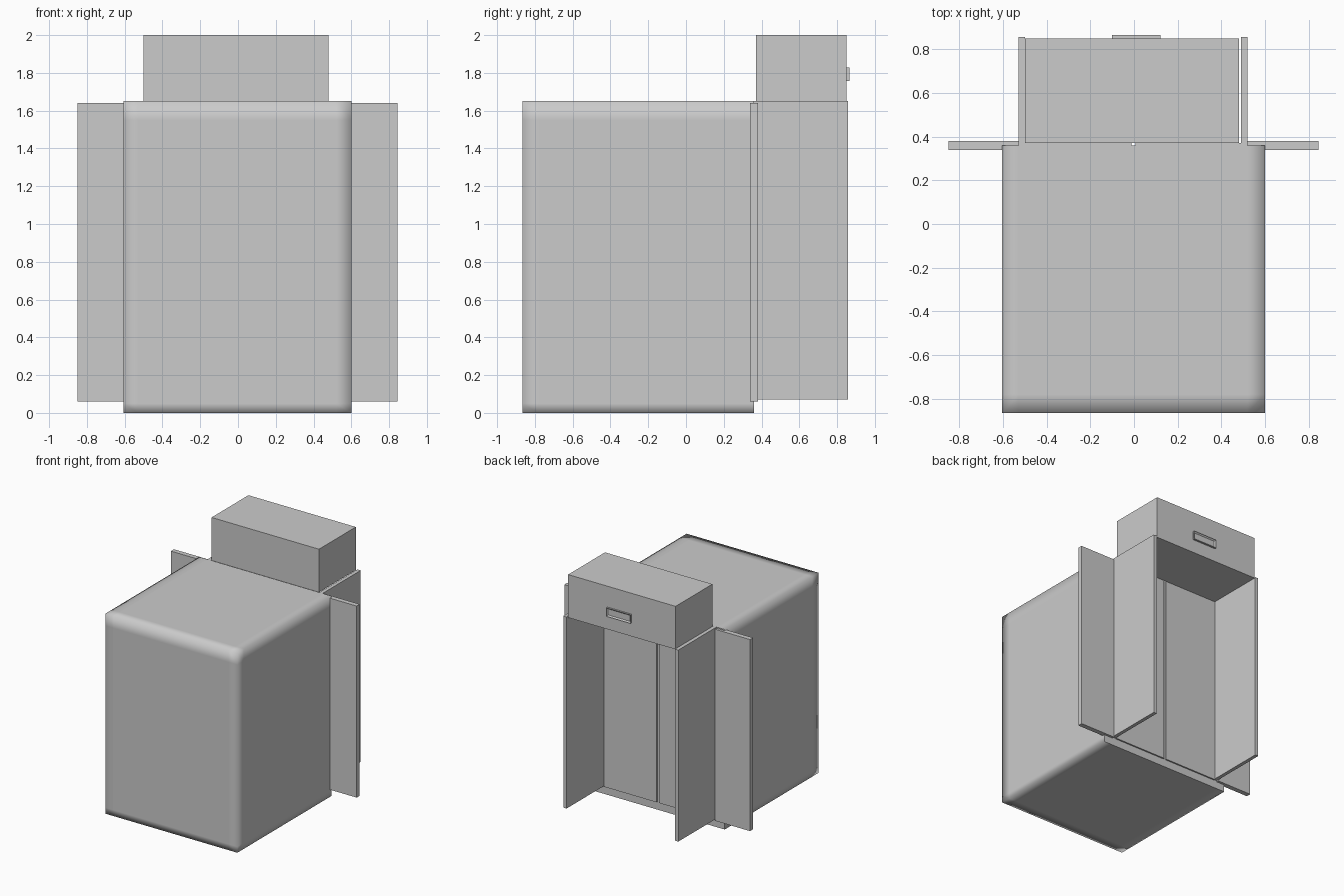
import bpy, bmesh

if "Cube" in bpy.data.objects:
    bpy.data.objects.remove(bpy.data.objects["Cube"])


def finish(name, bm):
    bmesh.ops.recalc_face_normals(bm, faces=bm.faces)
    me = bpy.data.meshes.new(name)
    bm.to_mesh(me)
    bm.free()
    ob = bpy.data.objects.new(name, me)
    bpy.context.collection.objects.link(ob)
    return ob


def box_mesh(x, y, z):
    bm = bmesh.new()
    bmesh.ops.create_cube(bm, size=1)
    for v in bm.verts:
        v.co = [r[0] if c < 0 else r[1] for c, r in zip(v.co, (x, y, z))]
    return bm


def box(name, x, y, z):
    return finish(name, box_mesh(x, y, z))


# Lift cabin: square outline with support loops, smooth shading softens its edges
bm = box_mesh((-0.605, 0.6), (-0.865, 0.36), (0, 1.65))
cuts = [(0, -0.53), (0, 0.52), (1, -0.78), (2, 0.05), (2, 1.55)]
for axis, pos in cuts:
    co, no = [0, 0, 0], [0, 0, 0]
    co[axis], no[axis] = pos, 1
    bmesh.ops.bisect_plane(bm, geom=bm.verts[:] + bm.edges[:] + bm.faces[:],
                           plane_co=co, plane_no=no)
for f in bm.faces:
    f.smooth = True
# the rear rim stays crisp
for e in bm.edges:
    if all(abs(v.co.y - 0.36) < 1e-4 for v in e.verts) and any(
            abs(f.normal.y) < 0.5 for f in e.link_faces):
        e.smooth = False
finish("cabin_body", bm)

# Sliding door leaves with a narrow centre gap
box("door_left", (-0.5, -0.012), (0.34, 0.372), (0.065, 1.645))
box("door_right", (0.008, 0.49), (0.34, 0.372), (0.065, 1.645))

# Wall flanges and doorway jambs on both sides
for side, flange, jamb in (("left", (-0.85, -0.53), (-0.53, -0.5)),
                           ("right", (0.52, 0.845), (0.49, 0.52))):
    box("wall_flange_" + side, flange, (0.34, 0.38), (0.06, 1.64))
    box("door_jamb_" + side, jamb, (0.36, 0.857), (0.07, 1.65))

# Header box above the doorway
box("door_header", (-0.5, 0.48), (0.37, 0.85), (1.645, 2.0))

# Floor indicator: raised frame with a recessed display
bm = box_mesh((-0.1, 0.122), (0.845, 0.865), (1.757, 1.828))
face = max(bm.faces, key=lambda f: f.calc_center_median().y)
bmesh.ops.inset_region(bm, faces=[face], thickness=0.015)
for v in face.verts:
    v.co.y -= 0.01
finish("floor_indicator", bm)
